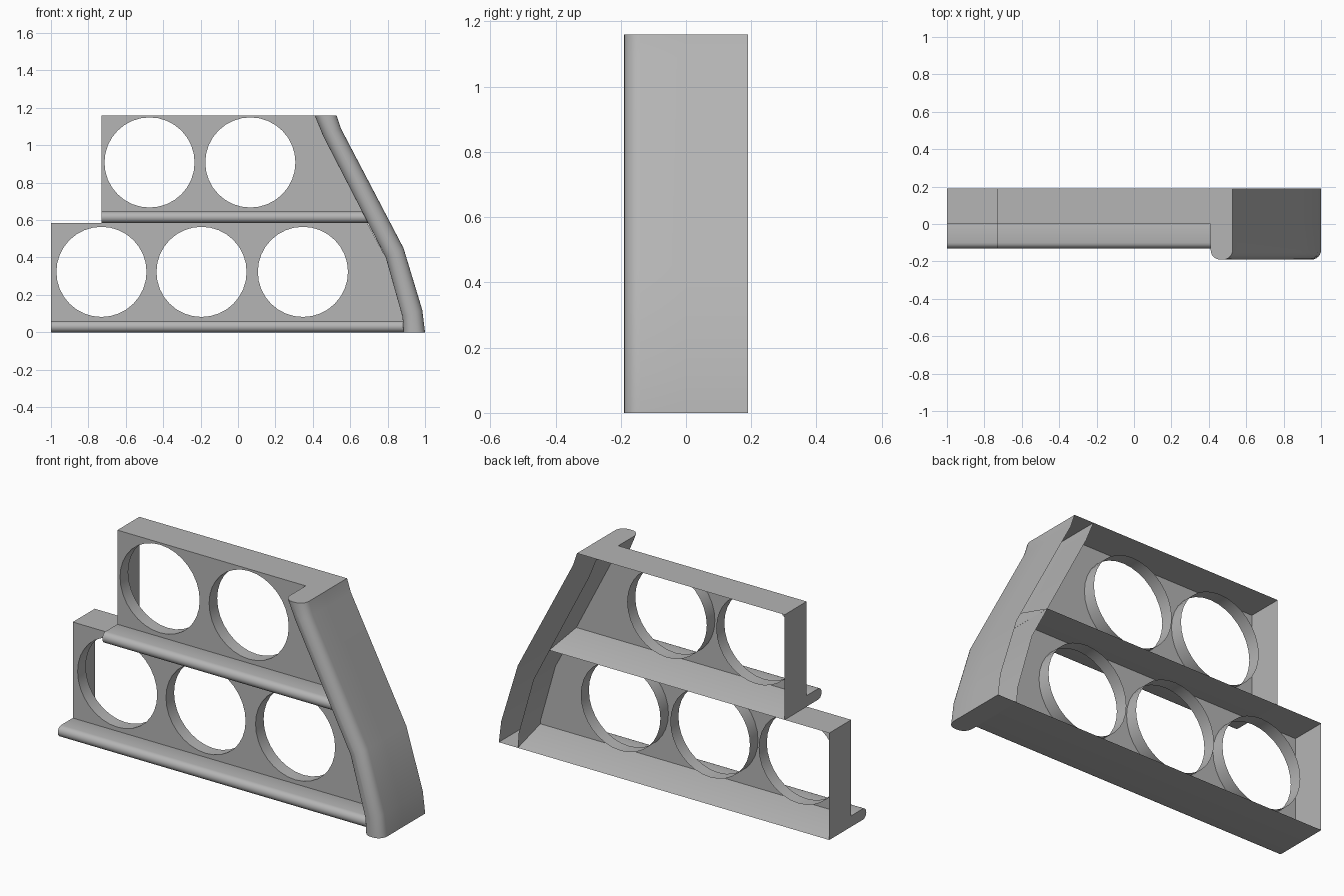
import bpy, bmesh
from math import sin, cos, pi

if "Cube" in bpy.data.objects:
    bpy.data.objects.remove(bpy.data.objects["Cube"])

BACK = 0.19            # open rear edge
FRONT = -0.19          # front of the side post
MID = 0.585            # height of the shelf between tiers
TOP = 1.16
R = 0.241              # hole radius
OUTER = [(1.0, 0), (0.985, 0.12), (0.885, 0.45), (0.55, 1.09), (0.527, TOP)]
INNER = [(0.885, 0), (0.88, 0.08), (0.79, 0.40), (0.455, 1.05), (0.41, TOP)]
MID_X = 0.691          # inner post edge at the shelf height

grey = bpy.data.materials.new("dark_grey")
grey.diffuse_color = (0.46, 0.46, 0.46, 1)
grey.use_nodes = True
grey.node_tree.nodes["Principled BSDF"].inputs["Base Color"].default_value = grey.diffuse_color


def make(name, verts, faces, smooth=True):
    me = bpy.data.meshes.new(name)
    me.from_pydata(verts, [], faces)
    me.materials.append(grey)
    bm = bmesh.new()
    bm.from_mesh(me)
    bmesh.ops.remove_doubles(bm, verts=bm.verts, dist=1e-5)
    bmesh.ops.recalc_face_normals(bm, faces=bm.faces)
    bm.to_mesh(me)
    bm.free()
    ob = bpy.data.objects.new(name, me)
    bpy.context.collection.objects.link(ob)
    if smooth:
        bpy.ops.object.select_all(action='DESELECT')
        ob.select_set(True)
        bpy.context.view_layer.objects.active = ob
        bpy.ops.object.shade_smooth_by_angle()
    return ob


def loft(rings):
    n = len(rings[0])
    verts = [p for ring in rings for p in ring]
    faces = [(i * n + j, i * n + j + 1, (i + 1) * n + j + 1, (i + 1) * n + j)
             for i in range(len(rings) - 1) for j in range(n - 1)]
    return verts, faces


def circle(cx, cz, n=32):
    return [(cx + R * cos(2 * pi * k / n), cz + R * sin(2 * pi * k / n)) for k in range(n)]


def inner_x(z):
    for (xa, za), (xb, zb) in zip(INNER, INNER[1:]):
        if za <= z <= zb:
            return xa + (xb - xa) * (z - za) / (zb - za)


def plate(name, outline, holes):
    # flat filled curve with round holes, stood upright at y = 0
    cu = bpy.data.curves.new(name, 'CURVE')
    cu.dimensions = '2D'
    cu.fill_mode = 'BOTH'
    for pts in [outline] + holes:
        sp = cu.splines.new('POLY')
        sp.points.add(len(pts) - 1)
        for p, (x, z) in zip(sp.points, pts):
            p.co = (x, z, 0, 1)
        sp.use_cyclic_u = True
    tmp = bpy.data.objects.new(name + "_curve", cu)
    bpy.context.collection.objects.link(tmp)
    bpy.context.view_layer.update()
    me = bpy.data.meshes.new_from_object(tmp.evaluated_get(bpy.context.evaluated_depsgraph_get()))
    verts = [(v.co.x, 0, v.co.y) for v in me.vertices]
    faces = [tuple(p.vertices) for p in me.polygons]
    bpy.data.objects.remove(tmp)
    make(name, verts, faces, False)


def tier(name, x0, z0, z1, right, holes, top_end, shelf_end):
    loops = [circle(cx, z0 + 0.323) for cx in holes]
    # front plate, starting above the lip
    plate(name + "_front_plate", [(x0, z0 + 0.06)] + right + [(x0, z1)], loops)
    # short collars behind the holes
    for k, c in enumerate(loops):
        c = c + c[:1]
        make(f"{name}_collar_{k + 1}", *loft([[(x, y, z) for x, z in c] for y in (0, 0.07)]))
    # wedge-shaped shelf with a rounded front lip
    arc = [(-0.10 - 0.03 * sin(pi * k / 10), z0 + 0.03 - 0.03 * cos(pi * k / 10)) for k in range(11)]
    prof = [(BACK, z0)] + arc + [(0, z0 + 0.06), (BACK, z0)]
    n = len(prof)
    v, f = loft([[(x, y, z) for y, z in prof] for x in (x0, shelf_end)])
    f += [tuple(range(n - 1)), tuple(range(n, 2 * n - 1))]
    make(name + "_shelf", v, f)
    # top sheet and closed left end
    make(name + "_end_and_top", *loft([[(x0, y, z0), (x0, y, z1), (top_end, y, z1)]
                                       for y in (0, BACK)]), False)


tier("lower_tier", -1.0, 0, MID,
     [(inner_x(0.06), 0.06), INNER[1], INNER[2], (MID_X, MID)],
     [-0.73, -0.195, 0.347], -0.73, 0.885)
tier("upper_tier", -0.73, MID, TOP,
     [(inner_x(MID + 0.06), MID + 0.06), INNER[3], INNER[4]],
     [-0.473, 0.066], 0.41, MID_X + 0.004)

# hollow side post: a U section with rounded front corners, open at the back
r = 0.05
rings = []
for (xo, zo), (xi, zi) in zip(OUTER, INNER):
    w = xo - xi
    sec = [(0, BACK), (0, 0)]
    sec += [(r - r * cos(a), FRONT + r - r * sin(a)) for a in [pi / 2 * k / 6 for k in range(7)]]
    sec += [(w - r + r * sin(a), FRONT + r - r * cos(a)) for a in [pi / 2 * k / 6 for k in range(7)]]
    sec += [(w, 0), (w, BACK)]
    rings.append([(xi + d, y, zi + (zo - zi) * d / w) for d, y in sec])
v, f = loft(rings)
n = len(rings[0])
f += [tuple(range(n)), tuple(range(len(v) - n, len(v)))]
make("side_post", v, f)
